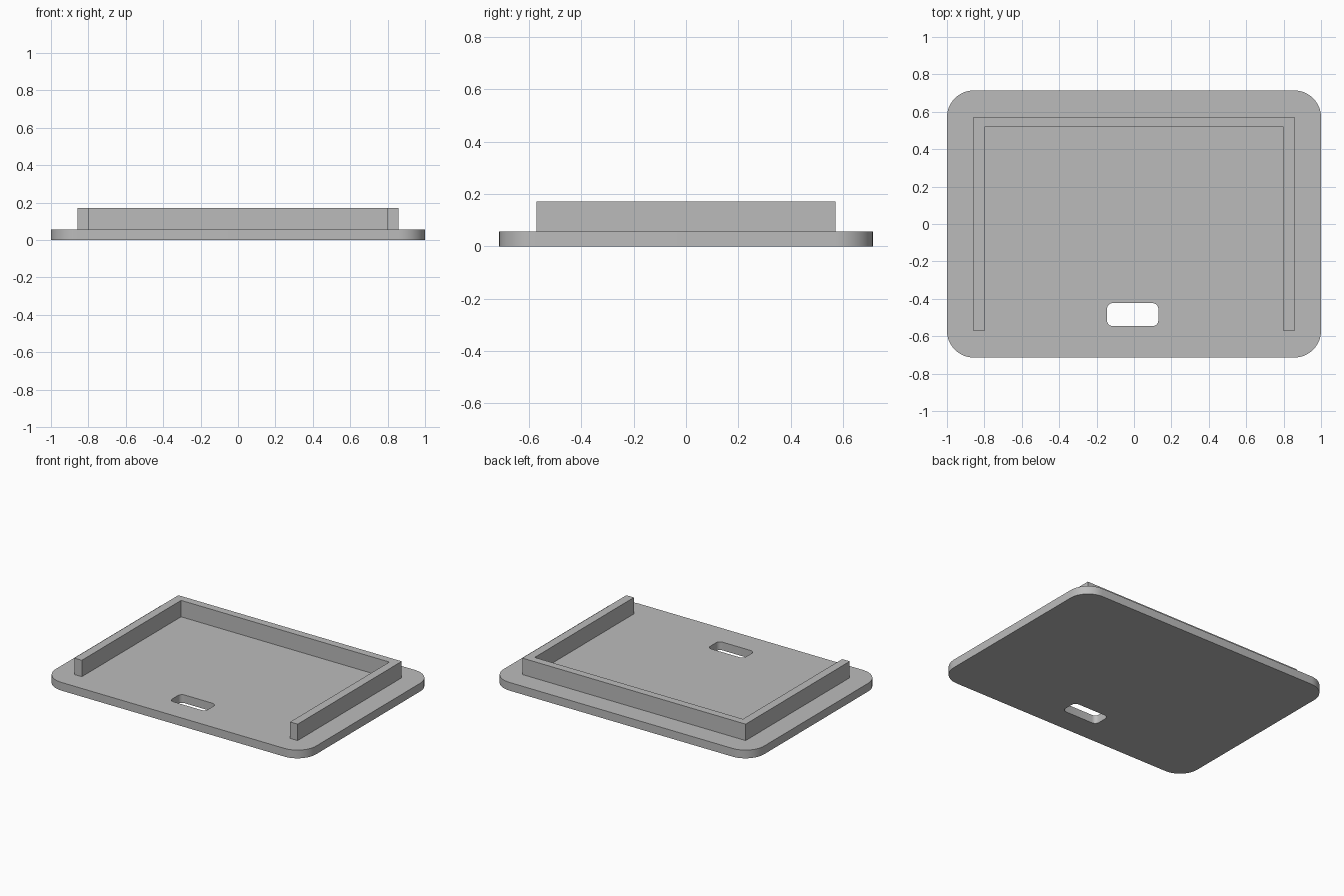
import bpy
import bmesh
from math import cos, sin, pi, radians

cube = bpy.data.objects.get("Cube")
if cube:
    bpy.data.objects.remove(cube, do_unlink=True)

grey = bpy.data.materials.new("plain grey")
grey.use_nodes = True
grey.diffuse_color = (0.5, 0.5, 0.5, 1)
grey.node_tree.nodes["Principled BSDF"].inputs["Base Color"].default_value = (0.5, 0.5, 0.5, 1)


def rounded_rect(x0, x1, y0, y1, radius, steps):
    """Counter-clockwise outline with arc corners."""
    centres = [(x1 - radius, y1 - radius), (x0 + radius, y1 - radius),
               (x0 + radius, y0 + radius), (x1 - radius, y0 + radius)]
    return [(cx + radius * cos(a), cy + radius * sin(a))
            for q, (cx, cy) in enumerate(centres)
            for a in [(q + i / steps) * pi / 2 for i in range(steps + 1)]]


def prism(name, outline, z0, z1):
    """Extrude a flat outline from z0 up to z1."""
    bm = bmesh.new()
    base = bm.faces.new([bm.verts.new((x, y, z0)) for x, y in outline])
    top = bmesh.ops.extrude_face_region(bm, geom=[base], use_keep_orig=True)["geom"]
    verts = [g for g in top if isinstance(g, bmesh.types.BMVert)]
    bmesh.ops.translate(bm, verts=verts, vec=(0, 0, z1 - z0))
    bmesh.ops.recalc_face_normals(bm, faces=bm.faces)
    mesh = bpy.data.meshes.new(name)
    bm.to_mesh(mesh)
    bm.free()
    mesh.materials.append(grey)
    obj = bpy.data.objects.new(name, mesh)
    bpy.context.collection.objects.link(obj)
    return obj


PLATE_TOP, WALL_TOP = 0.057, 0.171

# Base plate with rounded corners
plate = prism("base_plate", rounded_rect(-1, 1, -0.714, 0.714, 0.143, 12), 0, PLATE_TOP)

# Rounded slot cut through the plate near the front
cutter = prism("slot_cutter", rounded_rect(-0.144, 0.13, -0.546, -0.423, 0.03, 6), -0.1, 0.15)
cutter.hide_render = True
cut = plate.modifiers.new("slot", "BOOLEAN")
cut.operation = "DIFFERENCE"
cut.solver = "EXACT"
cut.object = cutter
bpy.context.view_layer.objects.active = plate
plate.select_set(True)
bpy.ops.object.modifier_apply(modifier=cut.name)
bpy.data.objects.remove(cutter, do_unlink=True)
bpy.ops.object.shade_smooth_by_angle(angle=radians(30))

# Three-sided rim, open at the front
ox, ix, front, back, inner_back = 0.858, 0.8, -0.571, 0.571, 0.518
prism("rim_wall", [(-ox, front), (-ix, front), (-ix, inner_back), (ix, inner_back),
                   (ix, front), (ox, front), (ox, back), (-ox, back)], PLATE_TOP, WALL_TOP)
